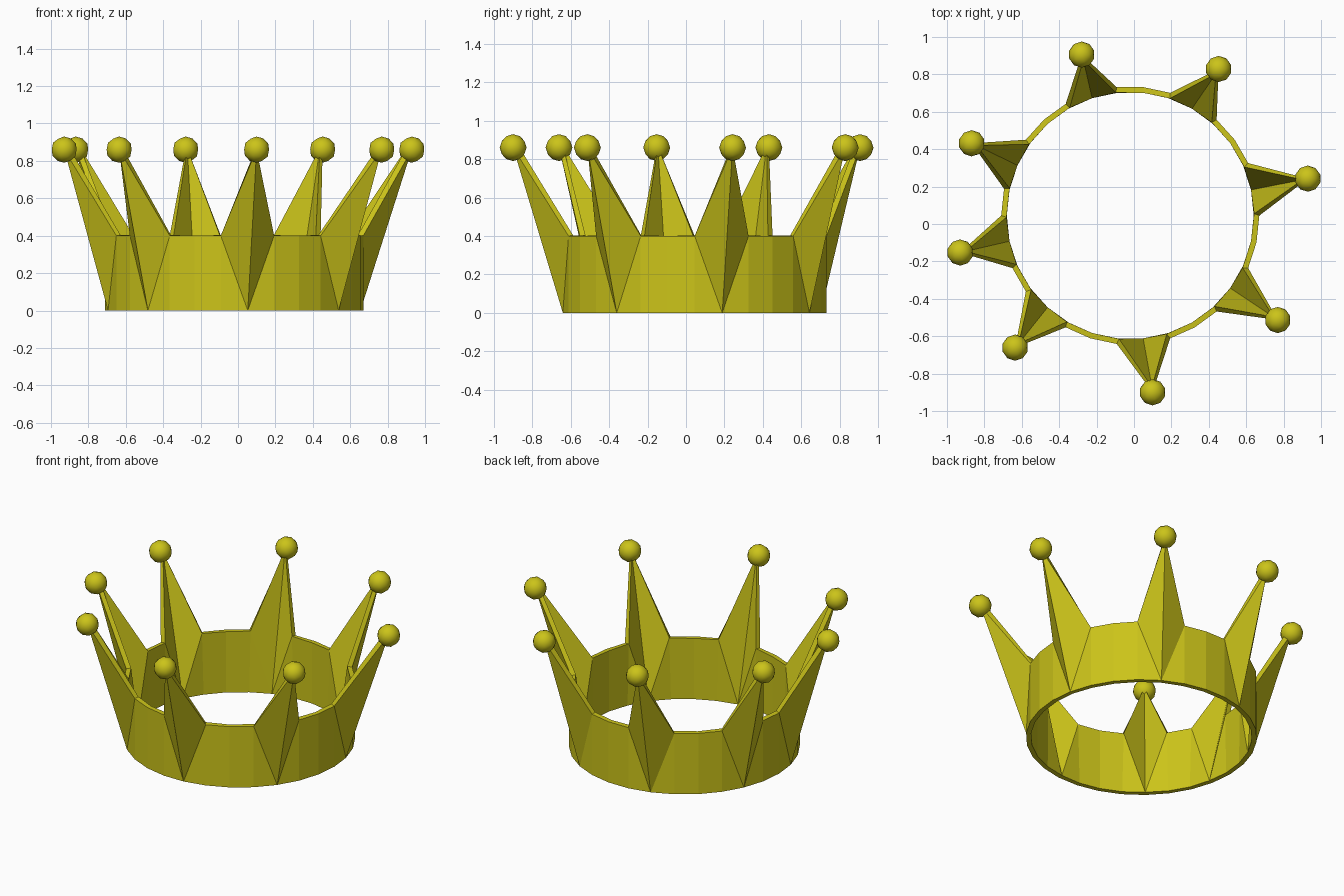
import bpy, bmesh
from math import sin, cos, radians
from mathutils import Vector

cube = bpy.data.objects.get("Cube")
if cube:
    bpy.data.objects.remove(cube)

# Single golden material
gold = bpy.data.materials.new("gold")
gold.use_nodes = True
colour = (0.60, 0.55, 0.01, 1)
gold.diffuse_color = colour
gold.node_tree.nodes["Principled BSDF"].inputs["Base Color"].default_value = colour

SEGMENTS = 30
STEP = 360 / SEGMENTS
BAND_RADIUS, BAND_HEIGHT = 0.69, 0.40
TIP_HEIGHT, BALL_RADIUS = 0.86, 0.07
# Segment index of each spike and how far its tip leans out
SPIKES = {1: 0.95, 5: 0.905, 9: 0.905, 13: 0.95,
          16: 0.95, 19: 0.95, 23: 0.95, 27: 0.95}


def polar(index, radius, z, cx=0.0, cy=0.045):
    a = radians(index * STEP)
    return Vector((cx + radius * cos(a), cy + radius * sin(a), z))


def add_object(name, bm):
    mesh = bpy.data.meshes.new(name)
    bm.to_mesh(mesh)
    bm.free()
    mesh.materials.append(gold)
    obj = bpy.data.objects.new(name, mesh)
    bpy.context.collection.objects.link(obj)
    return obj


# Band with leaning spikes: every spike lifts one rim vertex to its tip
bm = bmesh.new()
bottom = [bm.verts.new(polar(i, BAND_RADIUS, 0, -0.02)) for i in range(SEGMENTS)]
rim = [bm.verts.new(polar(i, SPIKES[i], TIP_HEIGHT) if i in SPIKES
                    else polar(i, BAND_RADIUS, BAND_HEIGHT, -0.02))
       for i in range(SEGMENTS)]
for i in range(SEGMENTS):
    j = (i + 1) % SEGMENTS
    b0, b1, r0, r1 = bottom[i], bottom[j], rim[i], rim[j]
    if i in SPIKES:
        bm.faces.new((b0, b1, r1))
        bm.faces.new((b0, r1, r0))
    elif j in SPIKES:
        bm.faces.new((b0, b1, r0))
        bm.faces.new((b1, r1, r0))
    else:
        bm.faces.new((b0, b1, r1, r0))
bm.normal_update()
band = add_object("crown_band", bm)
shell = band.modifiers.new("wall_thickness", 'SOLIDIFY')
shell.thickness = 0.03
shell.offset = -1

# Ball on each spike tip
for number, (index, reach) in enumerate(SPIKES.items(), 1):
    bm = bmesh.new()
    bmesh.ops.create_icosphere(bm, subdivisions=2, radius=BALL_RADIUS)
    for face in bm.faces:
        face.smooth = True
    ball = add_object(f"spike_ball_{number}", bm)
    ball.location = polar(index, reach, TIP_HEIGHT)
